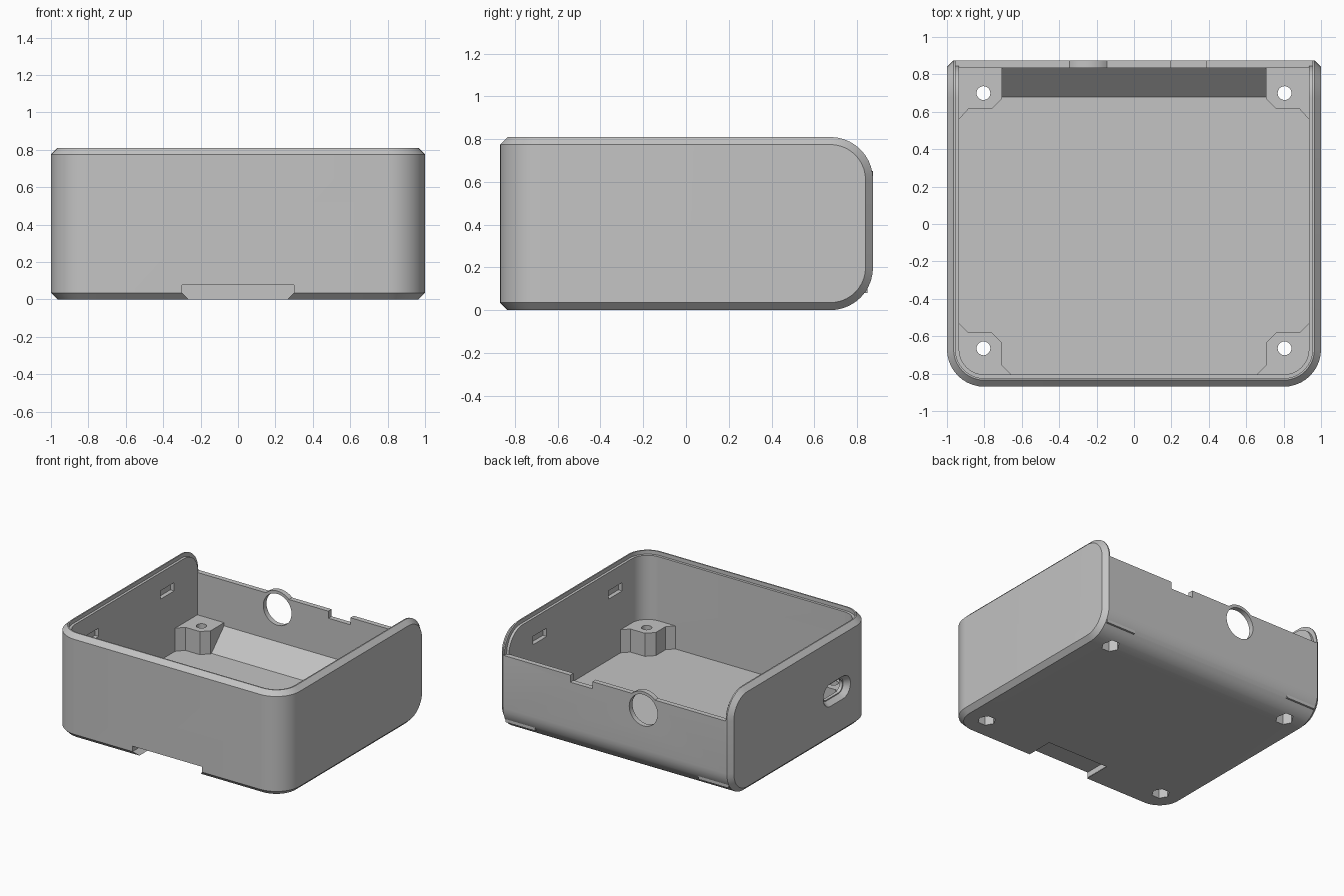
import bpy, bmesh
from math import pi, cos, sin, radians

if "Cube" in bpy.data.objects:
    bpy.data.objects.remove(bpy.data.objects["Cube"])

grey = bpy.data.materials.new("light_grey_plastic")
grey.use_nodes = True
grey.diffuse_color = (0.55, 0.55, 0.55, 1)
grey.node_tree.nodes["Principled BSDF"].inputs["Base Color"].default_value = (0.55, 0.55, 0.55, 1)


def place(axis, a, b, d):
    return {"x": (d, a, b), "y": (a, d, b), "z": (a, b, d)}[axis]


def loft(axis, start, lo, hi, end=None):
    """Solid between two outlines lying across the given axis."""
    bm = bmesh.new()
    rings = [[bm.verts.new(place(axis, a, b, d)) for a, b in pts]
             for pts, d in ((start, lo), (end or start, hi))]
    n = len(start)
    for ring in rings:
        bm.faces.new(ring)
    for i in range(n):
        j = (i + 1) % n
        bm.faces.new((rings[0][i], rings[0][j], rings[1][j], rings[1][i]))
    bmesh.ops.recalc_face_normals(bm, faces=bm.faces)
    return bm


def rect(a0, a1, b0, b1):
    return [(a0, b0), (a1, b0), (a1, b1), (a0, b1)]


def circle(a, b, r, n=40):
    return [(a + r * cos(2 * pi * i / n), b + r * sin(2 * pi * i / n)) for i in range(n)]


def stadium(a, b, w, h, n=12):
    r, s = h / 2, (w - h) / 2
    pts = []
    for side, turn in ((1, -pi / 2), (-1, pi / 2)):
        for i in range(n + 1):
            t = turn + pi * i / n
            pts.append((a + side * s + r * cos(t), b + r * sin(t)))
    return pts


def bevel(bm, edges, size, segments):
    bmesh.ops.bevel(bm, geom=edges, offset=size, offset_type="OFFSET",
                    segments=segments, profile=0.5, affect="EDGES")


def round_front(bm, size):
    """Round the upright edges at the front of a solid."""
    y = min(v.co.y for v in bm.verts)
    edges = [e for e in bm.edges
             if all(abs(v.co.y - y) < 1e-4 for v in e.verts)
             and abs(e.verts[0].co.x - e.verts[1].co.x) < 1e-4]
    bevel(bm, edges, size, 10)
    return bm


def make(name, bm):
    mesh = bpy.data.meshes.new(name)
    bm.to_mesh(mesh)
    bm.free()
    mesh.materials.append(grey)
    ob = bpy.data.objects.new(name, mesh)
    bpy.context.collection.objects.link(ob)
    return ob


def combine(body, bm, operation):
    tool = make("helper", bm)
    tool.hide_render = True
    mod = body.modifiers.new("combine", "BOOLEAN")
    mod.operation, mod.solver, mod.object = operation, "EXACT", tool
    bpy.context.view_layer.objects.active = body
    bpy.ops.object.modifier_apply(modifier=mod.name)
    bpy.data.objects.remove(tool)


def cut(bm):
    combine(case, bm, "DIFFERENCE")


def add(bm):
    combine(case, bm, "UNION")


H, BACK, FRONT, R, RIM = 0.81, 0.875, -0.87, 0.2, 0.61
FLOOR, WALL_X, WALL_F, WALL_B = 0.10, 0.935, -0.805, 0.835

# Outer shell: rounded front uprights, rounded back edges, chamfered seam
bm = round_front(loft("x", rect(FRONT, BACK, 0, H), -1, 1), R)
back_edges = [e for e in bm.edges if all(v.co.y > BACK - 1e-4 for v in e.verts)
              and abs(e.verts[0].co.z - e.verts[1].co.z) < 1e-4]
bevel(bm, back_edges, R, 10)
bm.normal_update()
bevel(bm, [e for e in bm.edges if e.calc_face_angle(0) > radians(60)], 0.035, 1)
case = make("case_bottom", bm)

# Inside space, with a sloped strip along the back and an open top
slope = 0.155
inside = [(WALL_F, FLOOR), (WALL_B - slope, FLOOR), (WALL_B, FLOOR + slope),
          (WALL_B, RIM), (1.1, RIM), (1.1, 1.1), (WALL_F, 1.1)]
cut(round_front(loft("x", inside, -WALL_X, WALL_X), 0.135))

# Stepped lip along the inner rim, following the back curve
d = 0.03
curve = [(BACK - R + (R - d) * sin(pi / 2 * i / 10), RIM + (R - d) * cos(pi / 2 * i / 10))
         for i in range(11)]
lip = [(-0.825, H - d)] + curve + [(1.1, RIM), (1.1, 1.1), (-0.825, 1.1)]
cut(round_front(loft("x", lip, -0.955, 0.955), 0.155))

# Corner screw posts, mirrored left and right
for side in (1, -1):
    front_post = [(0.62, -0.84), (0.655, WALL_F), (0.705, -0.755), (0.705, -0.635),
                  (0.76, -0.58), (0.885, -0.58), (WALL_X, -0.53), (0.96, -0.53),
                  (0.96, -0.75), (0.88, -0.84)]
    back_post = [(0.705, 0.85), (0.705, 0.67), (0.76, 0.615), (0.885, 0.615),
                 (WALL_X, 0.56), (0.96, 0.56), (0.96, 0.85)]
    for outline in (front_post, back_post):
        add(loft("z", [(side * x, y) for x, y in outline], 0.08, 0.28))

# Raised ring around the round back opening
add(loft("y", circle(-0.245, 0.505, 0.145), WALL_B, BACK))
cut(loft("y", circle(-0.245, 0.505, 0.122), 0.78, 1))

# Small notch in the back wall
cut(loft("y", rect(0.195, 0.385, 0.555, 0.75), 0.8, 1))

# Screw holes with hexagonal nut pockets underneath
for x in (0.805, -0.805):
    for y in (0.7, -0.665):
        cut(loft("z", circle(x, y, 0.037, 24), -0.1, 0.5))
        cut(loft("z", circle(x, y, 0.065, 6), -0.1, 0.12))

# Snap slots inside the side walls
for side in (1, -1):
    for y in (0.465, -0.465):
        lo, hi = sorted((side * 0.9, side * 0.968))
        cut(loft("x", rect(y - 0.085, y + 0.085, 0.575, 0.64), lo, hi))

# Countersunk cable port in one side
cut(loft("x", stadium(-0.43, 0.357, 0.25, 0.105), -1.1, -0.85))
cut(loft("x", stadium(-0.43, 0.357, 0.35, 0.19), -1.01, -0.96,
         stadium(-0.43, 0.357, 0.27, 0.12)))

# Undercut recess below the front edge
recess = [(-0.265, -0.1), (0.265, -0.1), (0.265, 0), (0.3, 0.035),
          (0.3, 0.077), (-0.3, 0.077), (-0.3, 0.035), (-0.265, 0)]
cut(loft("y", recess, -1, -0.62))

# Smooth rounded surfaces, crisp edges
bpy.ops.object.select_all(action="DESELECT")
case.select_set(True)
bpy.context.view_layer.objects.active = case
bpy.ops.object.shade_smooth_by_angle(angle=radians(25))
